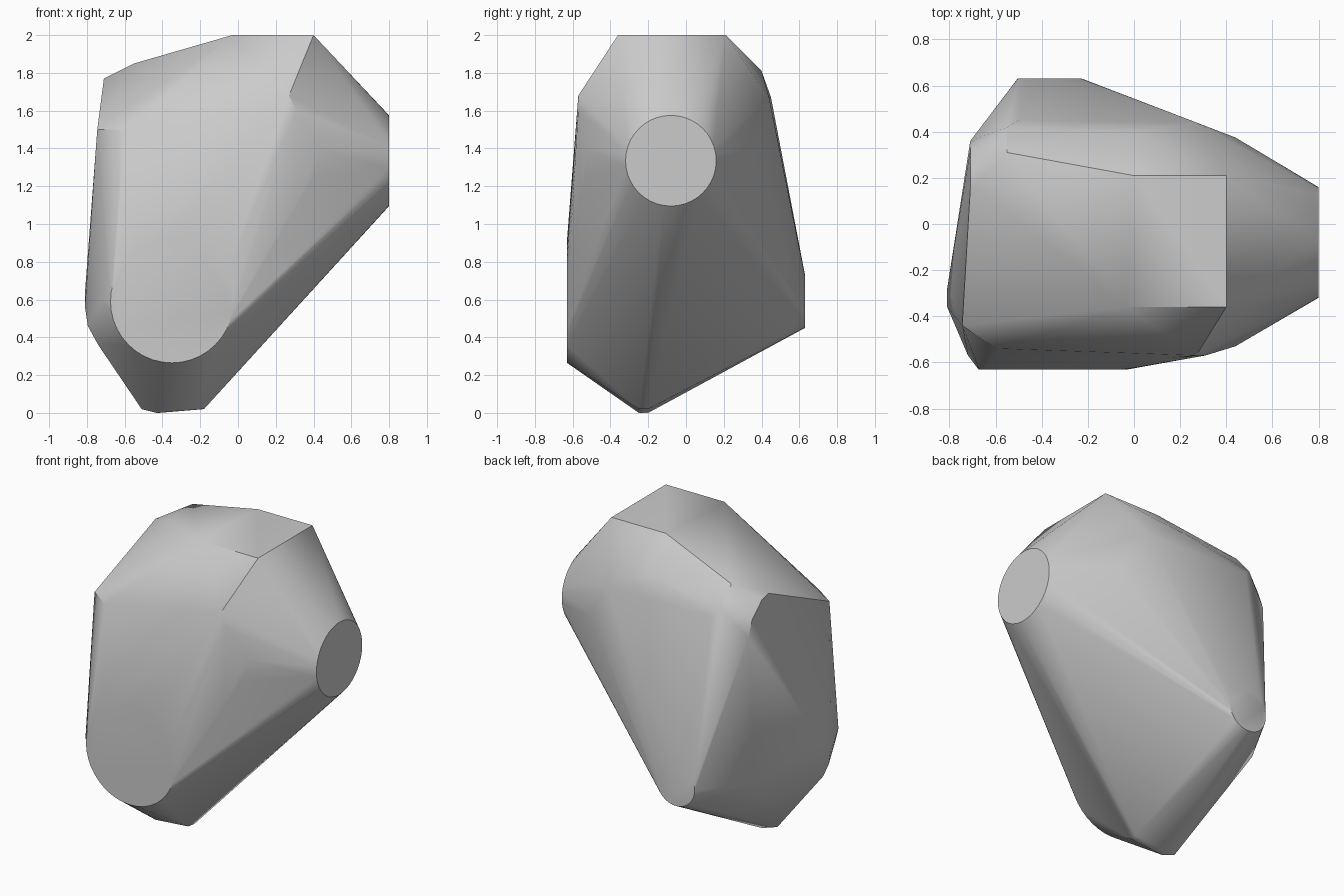
import bpy, bmesh
from math import radians
from mathutils import Matrix, Vector

cube = bpy.data.objects.get("Cube")
if cube:
    bpy.data.objects.remove(cube, do_unlink=True)

grey = bpy.data.materials.new("light_grey")
grey.use_nodes = True
grey.diffuse_color = (0.6, 0.6, 0.6, 1)
grey.node_tree.nodes["Principled BSDF"].inputs["Base Color"].default_value = (0.6, 0.6, 0.6, 1)

bm = bmesh.new()


def disc(centre, radius, axis):
    """Add a ring of points whose flat side faces along the axis."""
    turn = Matrix.Rotation(radians(90), 4, "Y" if axis == "x" else "X")
    bmesh.ops.create_circle(bm, segments=40, radius=radius,
                            matrix=Matrix.Translation(centre) @ turn)


# Round end faces: side, front and back
disc((0.8, -0.08, 1.335), 0.24, "x")
disc((-0.35, -0.63, 0.59), 0.325, "y")
disc((-0.365, 0.63, 0.59), 0.14, "y")

corners = [
    # Flat top and its gentle slope
    (-0.03, -0.36, 2), (0.4, -0.36, 2), (0.4, 0.21, 2), (0, 0.21, 2),
    (-0.55, 0.31, 1.85), (-0.55, 0.05, 1.85),
    # Upper shoulders, front and back
    (0.27, -0.57, 1.68), (0.31, -0.57, 1.6), (0.44, -0.53, 1.4),
    (0.4, -0.535, 1.25), (0.3, -0.56, 1.1), (-0.6, -0.54, 1.5),
    (0.27, 0.44, 1.67), (0.44, 0.375, 1.4), (0, 0.4, 1.81),
    (-0.55, 0.42, 1.72), (-0.5, 0.45, 1.67),
    # Rim of the broad side face
    (-0.71, 0.15, 1.77), (-0.71, 0.22, 1.75), (-0.71, 0.32, 1.66),
    (-0.71, 0.36, 1.55), (-0.7, 0.27, 0.55), (-0.745, -0.44, 1.5),
    (-0.81, -0.28, 0.64), (-0.81, -0.36, 0.56), (-0.795, -0.36, 0.46),
    (-0.74, -0.38, 0.36), (-0.72, -0.57, 0.6),
    # Narrow foot
    (-0.51, -0.23, 0.02), (-0.43, -0.25, 0), (-0.42, -0.2, 0),
    (-0.19, -0.25, 0.02), (-0.18, -0.2, 0.02),
]
for corner in corners:
    bm.verts.new(Vector(corner))

# Stretch one skin around all the rims and corners
hull = bmesh.ops.convex_hull(bm, input=bm.verts[:])
bmesh.ops.delete(bm, geom=[v for v in bm.verts if not v.link_faces], context="VERTS")
loose = [e for e in bm.edges if not e.link_faces]
bmesh.ops.delete(bm, geom=loose, context="EDGES")
bmesh.ops.dissolve_limit(bm, angle_limit=radians(0.5), verts=bm.verts[:], edges=bm.edges[:])
bmesh.ops.recalc_face_normals(bm, faces=bm.faces[:])

mesh = bpy.data.meshes.new("faceted_body")
bm.to_mesh(mesh)
bm.free()
mesh.materials.append(grey)
body = bpy.data.objects.new("faceted_body", mesh)
bpy.context.collection.objects.link(body)

bpy.ops.object.select_all(action="DESELECT")
body.select_set(True)
bpy.context.view_layer.objects.active = body
bpy.ops.object.shade_smooth_by_angle(angle=radians(30))
